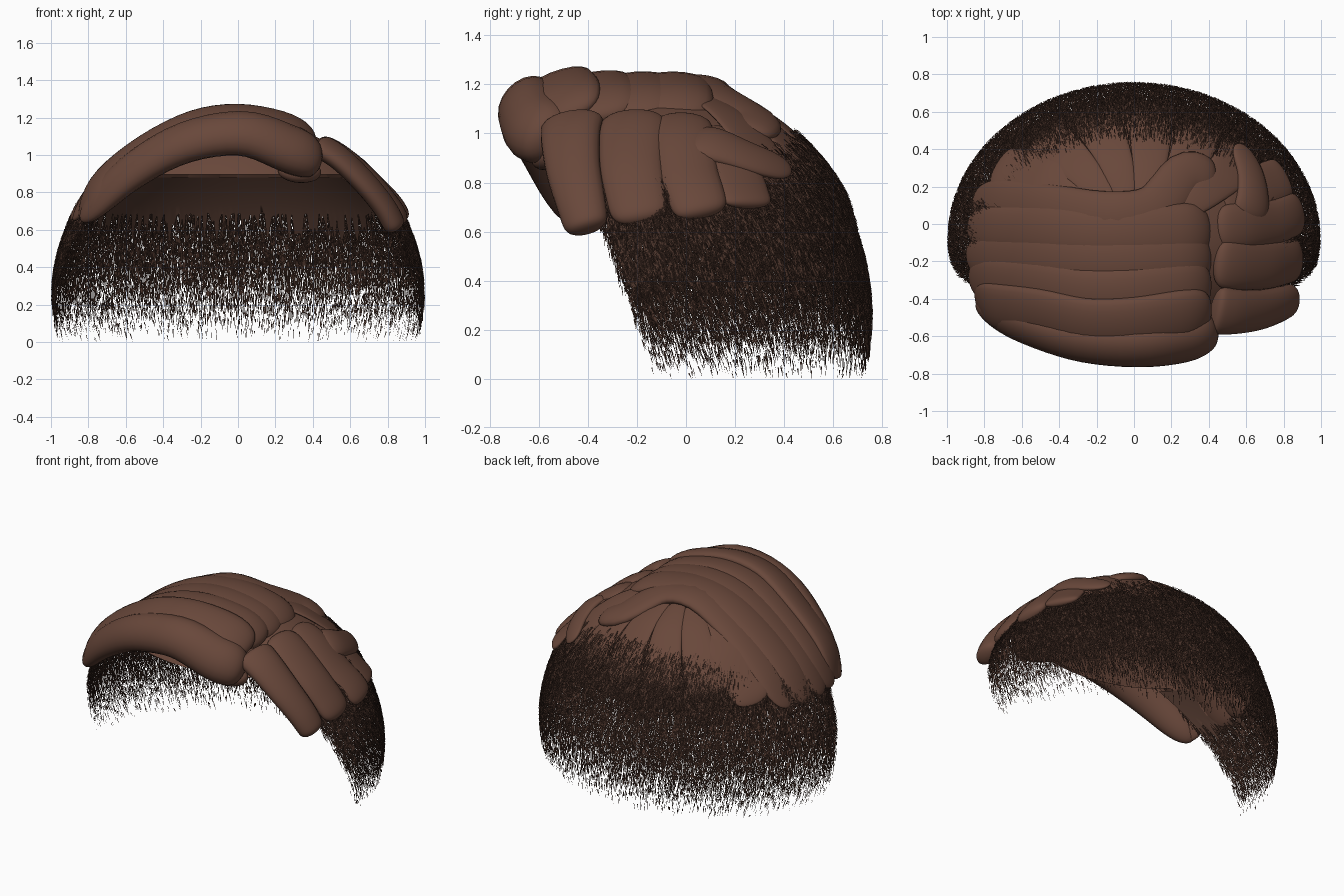
import bpy, bmesh, math, random
from mathutils import Vector

if "Cube" in bpy.data.objects:
    bpy.data.objects.remove(bpy.data.objects["Cube"])

random.seed(4)
CY, CZ = -0.08, 0.25            # head ellipsoid centre
RX, RB, RF, RZ = 0.99, 0.832, 0.72, 0.94   # side, back, front and top radii


def material(name, col):
    m = bpy.data.materials.new(name)
    m.diffuse_color = (*col, 1)
    m.use_nodes = True
    m.node_tree.nodes["Principled BSDF"].inputs["Base Color"].default_value = m.diffuse_color
    return m


BROWN = material("hair_brown", (0.14, 0.064, 0.043))
DARK = material("stubble_dark_brown", (0.07, 0.034, 0.0235))


def surf(th, z, k=1.0):
    """Point on the head at angle th (radians, 90 deg = back) and height z."""
    rho = math.sqrt(max(0.0, 1 - ((z - CZ) / RZ) ** 2)) * k
    ry = RB if math.sin(th) > 0 else RF
    return Vector((RX * rho * math.cos(th), CY + ry * rho * math.sin(th), CZ + (z - CZ) * k))


def head_normal(p, ydamp=1.0):
    ry = RB if p.y > CY else RF
    return Vector((p.x / RX ** 2, ydamp * (p.y - CY) / ry ** 2, (p.z - CZ) / RZ ** 2)).normalized()


def finish(name, verts, faces, mat, recalc=True, smooth=True):
    me = bpy.data.meshes.new(name)
    me.from_pydata(verts, [], faces)
    if recalc:
        bm = bmesh.new()
        bm.from_mesh(me)
        bmesh.ops.remove_doubles(bm, verts=bm.verts, dist=1e-5)
        bmesh.ops.recalc_face_normals(bm, faces=bm.faces)
        bm.to_mesh(me)
        bm.free()
    if smooth:
        me.shade_smooth()
    me.materials.append(mat)
    ob = bpy.data.objects.new(name, me)
    bpy.context.collection.objects.link(ob)
    return ob


def spline(pts, u):
    """Catmull-Rom point at u in 0..1."""
    n = len(pts) - 1
    i = min(int(u * n), n - 1)
    t = u * n - i
    b, c = pts[i], pts[i + 1]
    a = pts[i - 1] if i > 0 else b * 2 - c
    d = pts[i + 2] if i + 2 <= n else c * 2 - b
    return 0.5 * (2 * b + (c - a) * t + (2 * a - 5 * b + 4 * c - d) * t * t
                  + (3 * b - a - 3 * c + d) * t ** 3)


def lock(name, pts, w0, w1, thick, ydamp=0.35, blunt=10, tail=1.0, rows=36, sides=20):
    """Flattened strand of hair swept along pts, half width w0 to w1, tail = end thickness factor."""
    pts = [Vector(p) for p in pts]
    verts, faces = [], []
    for r in range(rows + 1):
        u = 0.5 - 0.5 * math.cos(math.pi * r / rows)
        p = spline(pts, u)
        t = (spline(pts, min(1, u + .01)) - spline(pts, max(0, u - .01))).normalized()
        n = head_normal(p, ydamp)
        n = (n - t * n.dot(t)).normalized()
        s = t.cross(n)
        f = max(0.03, math.sqrt(max(0, 1 - abs(2 * u - 1) ** blunt)))
        w = (w0 + (w1 - w0) * u) * f
        h = thick * f * (1 + (tail - 1) * u ** 2)
        for k in range(sides):
            a = 2 * math.pi * k / sides
            verts.append(p + s * (w * math.cos(a)) + n * (h * math.sin(a)))
    for r in range(rows):
        for k in range(sides):
            k2 = (k + 1) % sides
            faces.append((r * sides + k, r * sides + k2, (r + 1) * sides + k2, (r + 1) * sides + k))
    faces.append(tuple(range(sides)))
    faces.append(tuple(range(rows * sides, (rows + 1) * sides)))
    return finish(name, verts, faces, BROWN)


# Smooth cap under the locks, higher at the forehead than at the sides
verts, faces = [], []
N, R = 96, 20
for r in range(R + 1):
    for i in range(N):
        th = 2 * math.pi * i / N
        k = min(1, max(0, (-math.sin(th) - 0.25) / 0.3))
        low = 0.78 + 0.12 * k
        a0 = math.asin((low - CZ) / RZ)
        a = a0 + (math.pi / 2 - a0) * r / R
        verts.append(surf(th, CZ + RZ * math.sin(a), 0.995))
for r in range(R):
    for i in range(N):
        j = (i + 1) % N
        faces.append((r * N + i, r * N + j, (r + 1) * N + j, (r + 1) * N + i))
finish("scalp_cap", verts, faces, BROWN)


def hairline(z):
    return -0.10 - 0.36 * z


def start_angle(z):
    rho = math.sqrt(1 - ((z - CZ) / RZ) ** 2)
    return math.asin(max(-1, (hairline(z) - CY) / (RF * rho)))


# Dark band of close hair round the back and sides, ragged lower edge
verts, faces = [], []
N, R = 320, 5
for r in range(R + 1):
    for i in range(N + 1):
        z = 0.64 + 0.25 * r / R
        if r == 0:
            z += random.uniform(-0.10, 0.08)
        a = start_angle(z)
        verts.append(surf(a + (math.pi - 2 * a) * i / N, z, 0.985))
for r in range(R):
    for i in range(N):
        b = r * (N + 1) + i
        faces.append((b, b + 1, b + N + 2, b + N + 1))
finish("close_hair_band", verts, faces, DARK)

# Stubble: thin single-triangle hairs, thinning out towards the neck
verts, faces = [], []
for _ in range(150000):
    z = random.uniform(0.02, 1.02)
    th = random.uniform(-0.6, math.pi + 0.6)
    back = max(0, math.sin(th))
    top = 0.83 + 0.18 * back
    dens = min(1, (z / 0.46) ** 1.7) * min(1, max(0, (top - z) / 0.2))
    if random.random() > dens:
        continue
    p = surf(th, z)
    if p.y < hairline(z) + random.uniform(-0.03, 0.03):
        continue
    n = head_normal(p)
    down = Vector((0, 0.3, -1)) + Vector([random.uniform(-.12, .12) for _ in range(3)])
    down = (down - n * down.dot(n)).normalized()
    tw = random.uniform(-1.0, 1.0)
    side = down.cross(n) * math.cos(tw) + n * math.sin(tw)
    lift = random.uniform(-0.010, 0.006) + 0.024 * min(1, max(0, (z - 0.62) / 0.15)) * (0.4 + 0.6 * back)
    length = random.uniform(0.025, 0.055)
    w = random.uniform(0.0018, 0.0031)
    p = p + n * lift
    tip = p + down * length + n * 0.004
    tip.z = max(0, tip.z)
    b = len(verts)
    verts += [p - side * w, p + side * w, tip]
    faces.append((b, b + 1, b + 2))
finish("stubble", verts, faces, DARK, recalc=False, smooth=False)

# Heavy fringe swept across the forehead, with a small curl at its root
lock("fringe", [(.43, -.53, .97), (.28, -.615, 1.03), (.02, -.65, 1.115), (-.3, -.63, 1.06),
                (-.6, -.545, .885), (-.84, -.44, .65)], .155, .10, .11, 1.0, 8, .5)
lock("fringe_curl", [(.22, -.56, .94), (.32, -.58, .905), (.44, -.52, .91)], .06, .05, .05, 1.0, 4)

# Top locks combed from the parting over to the left side, overlapping
for i, (y0, y1, xe) in enumerate([(-.53, -.42, .84), (-.37, -.29, .88), (-.20, -.17, .895), (-.05, -.02, .89)]):
    path = [(.41, .45, 1.06), (.25, .3, 1.155), (0, 0, 1.20), (-.25, 0, 1.165), (-.5, .5, 1.045),
            (-.73, .8, .86), (-xe, 1, .65)]
    lock("top_lock_%d" % (i + 1), [(x, y0 + (y1 - y0) * abs(f), z) for x, f, z in path],
         .16, .125, .055, .5 if i == 0 else .35, tail=.6)

# Rear ridge closing the combed top
lock("crown_ridge", [(.44, .24, 1.0), (.28, .26, 1.055), (.1, .08, 1.17), (-.15, .05, 1.185),
                     (-.45, .09, 1.05), (-.69, .12, .87), (-.86, .13, .67)], .13, .12, .052, .4, 8, .5)
lock("left_rear_lock", [(-.3, .16, 1.10), (-.5, .235, .98), (-.66, .29, .82), (-.74, .31, .73)],
     .15, .12, .026, 1.0, 6, .6)

# Right side locks falling from the parting
lock("right_lock_front", [(.42, -.46, 1.06), (.54, -.47, .985), (.67, -.46, .86), (.78, -.43, .725),
                          (.85, -.40, .60)], .135, .09, .06, blunt=18)
lock("right_lock_second", [(.43, -.21, 1.08), (.57, -.22, .99), (.71, -.22, .865), (.81, -.20, .745),
                           (.885, -.18, .635)], .14, .12, .05)
lock("right_lock_third", [(.44, -.02, 1.07), (.60, -.01, .975), (.74, .01, .845), (.83, .04, .75),
                          (.89, .07, .66)], .13, .115, .045)
lock("right_lock_rear", [(.46, .16, 1.02), (.62, .18, .91), (.75, .23, .775), (.81, .26, .70)],
     .13, .11, .028, .9)
lock("right_swept_lock", [(.61, .02, .975), (.635, .14, .945), (.62, .28, .895), (.555, .43, .85)],
     .12, .07, .042, 1.0, 6, .5)

# Shallow locks running down the back of the head
for i, deg in enumerate((36, 57, 78, 99, 120, 141)):
    th = math.radians(deg)
    pts = [surf(th + math.radians(2) * k, z, 1.005) for k, z in enumerate((1.16, 1.08, .98, .87, .77))]
    lock("back_lock_%d" % (i + 1), pts, .07, .15, .017, 1.0, 8)
